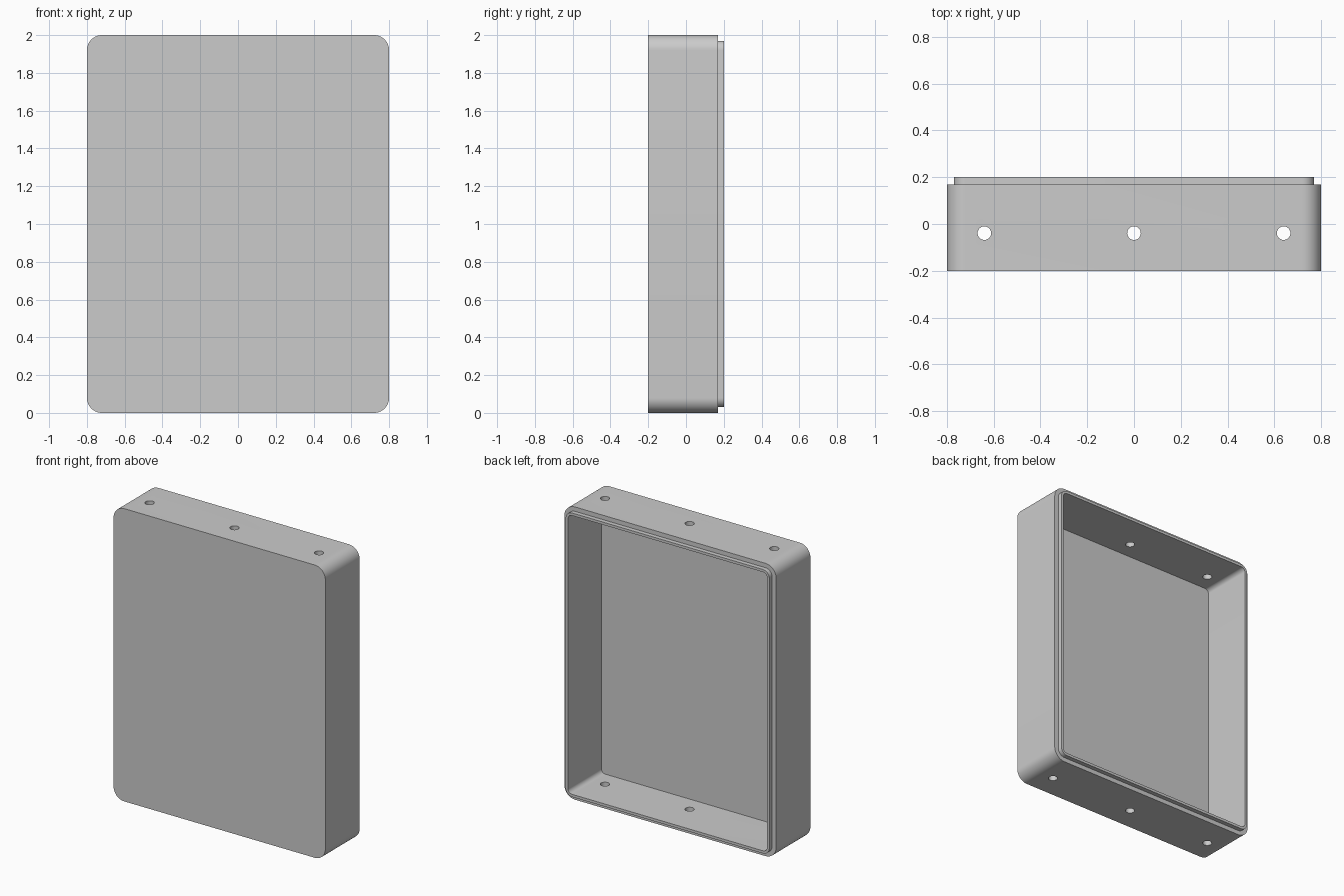
import bpy
import bmesh
import math

if "Cube" in bpy.data.objects:
    bpy.data.objects.remove(bpy.data.objects["Cube"], do_unlink=True)

WIDTH, HEIGHT, DEPTH = 1.6, 2.0, 0.4
WALL = 0.048
FLOOR = 0.04
LIP = 0.03
SEGMENTS = 12

grey = bpy.data.materials.new("plain grey")
grey.use_nodes = True
colour = (0.6, 0.6, 0.6, 1)
grey.diffuse_color = colour
grey.node_tree.nodes["Principled BSDF"].inputs["Base Color"].default_value = colour


def rounded_loop(bm, inset, radius, y):
    """Ring of vertices around a rounded rectangle facing along y."""
    half_x = WIDTH / 2 - inset - radius
    half_z = HEIGHT / 2 - inset - radius
    ring = []
    for corner, (sx, sz) in enumerate(((1, 1), (-1, 1), (-1, -1), (1, -1))):
        for step in range(SEGMENTS + 1):
            a = math.pi / 2 * (corner + step / SEGMENTS)
            ring.append(bm.verts.new((sx * half_x + radius * math.cos(a), y,
                                      HEIGHT / 2 + sz * half_z + radius * math.sin(a))))
    return ring


# Open tray: outside wall, stepped lip, inside wall and floor
front, back = -DEPTH / 2, DEPTH / 2
sections = (
    (0, 0.08, front),
    (0, 0.08, back - LIP),
    (LIP, 0.05, back - LIP),
    (LIP, 0.05, back),
    (WALL, 0.03, back),
    (WALL, 0.03, front + FLOOR),
)
bm = bmesh.new()
rings = [rounded_loop(bm, *s) for s in sections]
for a, b in zip(rings, rings[1:]):
    for i in range(len(a)):
        j = (i + 1) % len(a)
        bm.faces.new((a[i], a[j], b[j], b[i]))
bm.faces.new(rings[0])
bm.faces.new(rings[-1])
bmesh.ops.recalc_face_normals(bm, faces=bm.faces)
mesh = bpy.data.meshes.new("case_shell")
bm.to_mesh(mesh)
bm.free()
mesh.materials.append(grey)
shell = bpy.data.objects.new("case_shell", mesh)
bpy.context.collection.objects.link(shell)

# Screw holes through the top and bottom walls
for x in (-0.64, 0, 0.64):
    bpy.ops.mesh.primitive_cylinder_add(vertices=32, radius=0.029, depth=HEIGHT + 0.2,
                                        location=(x, -0.039, HEIGHT / 2))
    cutter = bpy.context.object
    cutter.name = "hole_cutter"
    cutter.hide_render = True
    cutter.data.materials.append(grey)
    cut = shell.modifiers.new("screw hole", "BOOLEAN")
    cut.operation = "DIFFERENCE"
    cut.solver = "EXACT"
    cut.object = cutter
    bpy.context.view_layer.objects.active = shell
    bpy.ops.object.modifier_apply(modifier=cut.name)
    bpy.data.objects.remove(cutter, do_unlink=True)

bpy.ops.object.select_all(action="DESELECT")
shell.select_set(True)
bpy.context.view_layer.objects.active = shell
bpy.ops.object.shade_smooth_by_angle(angle=math.radians(30))
